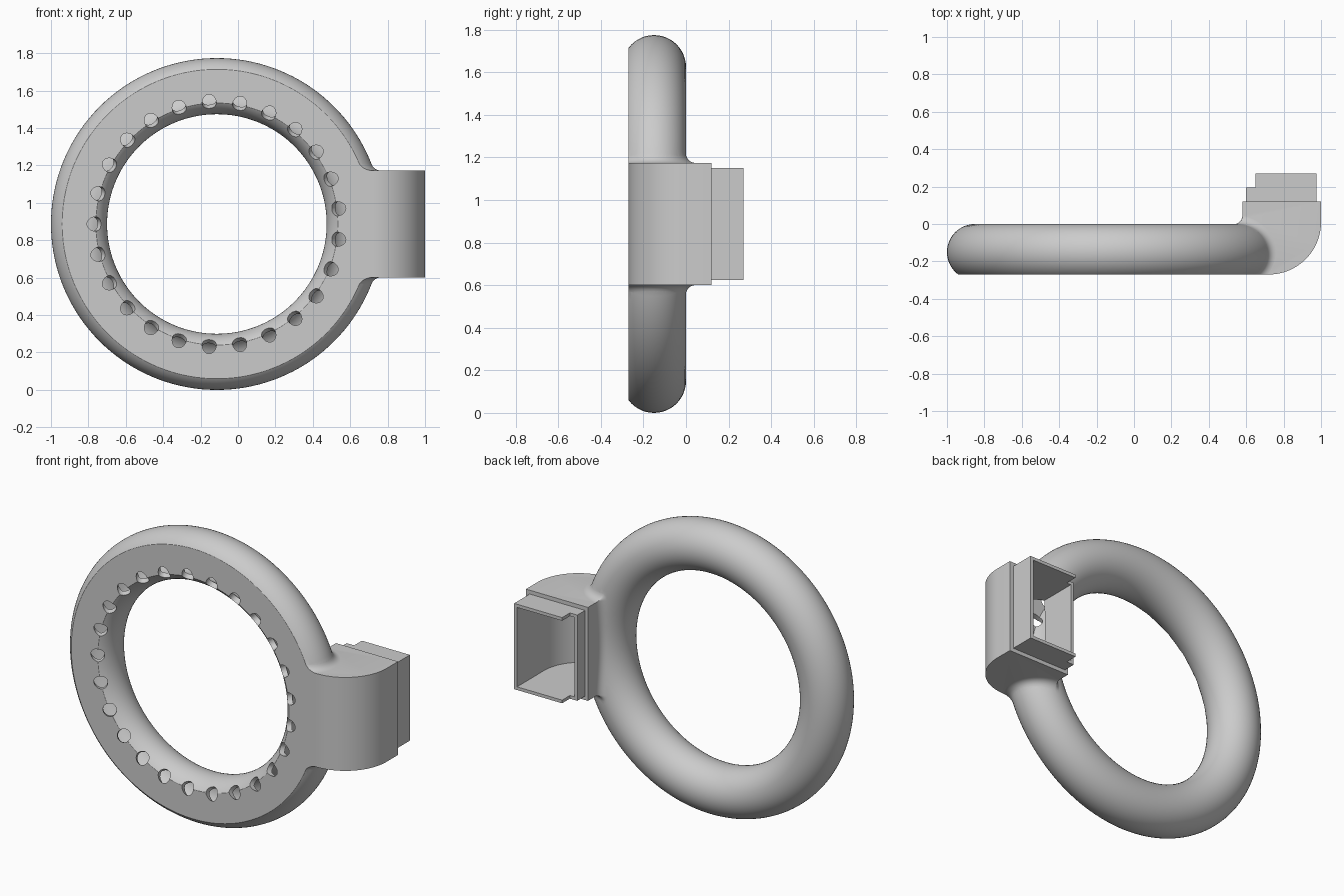
import bpy, bmesh, math
from mathutils import Vector, Matrix

if "Cube" in bpy.data.objects:
    bpy.data.objects.remove(bpy.data.objects["Cube"])

CX, CZ = -0.113, 0.887        # ring centre
R, r, YC = 0.737, 0.15, -0.15  # ring radius, tube radius, tube centre depth
FRONT = -0.27                 # flat front plane
HALF = 0.286                  # half height of the connector
BACK_X = 0.58                 # inner side of the connector
F = 0.05                      # fillet radius

grey = bpy.data.materials.new("light_grey")
grey.diffuse_color = (0.6, 0.6, 0.6, 1)
grey.use_nodes = True
grey.node_tree.nodes["Principled BSDF"].inputs["Base Color"].default_value = grey.diffuse_color


def finish(name, bm):
    bmesh.ops.recalc_face_normals(bm, faces=bm.faces[:])
    me = bpy.data.meshes.new(name)
    bm.to_mesh(me)
    bm.free()
    ob = bpy.data.objects.new(name, me)
    bpy.context.collection.objects.link(ob)
    me.materials.append(grey)
    return ob


def skin(bm, rows, closed):
    """Join equal closed sections into a solid, capping the ends if open."""
    vs = [[bm.verts.new(p) for p in row] for row in rows]
    n = len(rows[0])
    for i in range(len(vs) if closed else len(vs) - 1):
        a, b = vs[i], vs[(i + 1) % len(vs)]
        for j in range(n):
            k = (j + 1) % n
            bm.faces.new((a[j], a[k], b[k], b[j]))
    if not closed:
        bm.faces.new(vs[0])
        bm.faces.new(vs[-1])


def lathe(name, profile, steps=144):
    bm = bmesh.new()
    rows = []
    for i in range(steps):
        a = 2 * math.pi * i / steps
        rows.append([(CX + d * math.cos(a), y, CZ + d * math.sin(a)) for d, y in profile])
    skin(bm, rows, True)
    return finish(name, bm)


def prism(name, pts, half):
    bm = bmesh.new()
    skin(bm, [[(x, y, CZ + s * half) for x, y in pts] for s in (-1, 1)], False)
    return finish(name, bm)


def combine(target, other, op):
    """Boolean that moves to the next solver if the ring gets lost."""
    backup = target.data.copy()
    bpy.context.view_layer.objects.active = target
    for solver, own in (('EXACT', False), ('MANIFOLD', False), ('EXACT', True), ('FLOAT', False)):
        m = target.modifiers.new("combine", 'BOOLEAN')
        m.operation, m.solver, m.object, m.use_self = op, solver, other, own
        bpy.ops.object.modifier_apply(modifier=m.name)
        xs = [v.co.x for v in target.data.vertices]
        if xs and max(xs) - min(xs) > 1.7:
            break
        target.data = backup.copy()
    else:
        if op == 'UNION':     # plain join
            bm = bmesh.new()
            bm.from_mesh(target.data)
            bm.from_mesh(other.data)
            bm.to_mesh(target.data)
            bm.free()
    bpy.data.objects.remove(other)


def arc(cx, cy, rx, ry, a0, a1, n):
    return [(cx + rx * math.cos(math.radians(a0 + (a1 - a0) * i / n)),
             cy + ry * math.sin(math.radians(a0 + (a1 - a0) * i / n))) for i in range(n + 1)]


# Ring tube
ring = lathe("ring_mount", arc(R, YC, r, r, 0, 352.5, 47))

# Connector block with rounded outer corner, and the stepped lip behind it
block = prism("connector", [(BACK_X, 0.12), (BACK_X, -0.33), (0.72, -0.33)]
              + arc(0.72, 0.01, 0.28, 0.28, -90, 0, 24) + [(1.0, 0.12)], HALF)
lip = prism("lip", [(0.60, 0.05), (0.975, 0.05), (0.975, 0.27), (0.65, 0.27),
                    (0.65, 0.195), (0.60, 0.195)], 0.2625)

# Fillet: a ball rolled along the seam of ring and connector
path = []                     # ball centre and contact direction on the block
h, xl = HALF + F, BACK_X - CX
phi_end = math.acos((math.hypot(xl, h) - R) / (r + F))
phi_start = math.radians(-56)
for i in range(29):
    p = phi_start + (phi_end - phi_start) * i / 28
    d = R + (r + F) * math.cos(p)
    path.append((Vector((math.sqrt(d * d - h * h), YC + (r + F) * math.sin(p), h)),
                 Vector((0, 0, -1))))


def seat(x, z):
    d = math.hypot(x, z) - R
    return Vector((x, YC + math.sqrt((r + F) ** 2 - d * d), z))


for i in range(1, 9):
    a = math.pi / 2 * (1 + i / 8)
    path.append((seat(xl + F * math.cos(a), HALF + F * math.sin(a)),
                 Vector((-math.cos(a), 0, -math.sin(a)))))
for i in range(1, 9):
    path.append((seat(xl - F, HALF * (1 - i / 8)), Vector((1, 0, 0))))
flip = Vector((1, 1, -1))
path += [(c * flip, n * flip) for c, n in path[-2::-1]]

rows = []
inset = 0.0006
for c, n in path:
    core = Vector((c.x, 0, c.z)).normalized() * R + Vector((0, YC, 0))
    t = (core - c).normalized()
    row = [c + n.slerp(t, i / 10) * F for i in range(11)]
    foot = c + n * F
    foot.x = max(foot.x, xl + inset)
    foot.z = max(-HALF + inset, min(HALF - inset, foot.z))
    row[0] = foot
    row[-1] += t * inset
    row.append(foot + t * F * 1.1)
    rows.append([p + Vector((CX, 0, CZ)) for p in row])
bm = bmesh.new()
skin(bm, rows, False)
fillet = finish("fillet", bm)

for part in (block, lip, fillet):
    combine(ring, part, 'UNION')

# Flat front
bm = bmesh.new()
bmesh.ops.create_cube(bm, size=1, matrix=Matrix.Translation((0, FRONT - 0.5, CZ))
                      @ Matrix.Diagonal((4, 1, 4, 1)))
combine(ring, finish("front_cutter", bm), 'DIFFERENCE')

# Hollow channel in the ring and open cavity in the connector
a = math.degrees(math.asin(0.75))
combine(ring, lathe("channel_cutter", arc(R, YC, 0.12, 0.12, -a, 180 + a, 28), 96), 'DIFFERENCE')
combine(ring, prism("cavity_cutter", [(0.62, 0.4), (0.62, -0.238)]
                    + arc(0.72, 0.01, 0.235, 0.248, -90, 0, 20) + [(0.955, 0.4)], 0.243), 'DIFFERENCE')

# Outlet holes around the inner front edge
bm = bmesh.new()
for i in range(25):
    t = math.pi + 2 * math.pi * i / 25
    out = Vector((math.cos(t), 0, math.sin(t)))
    axis = out * 0.6 + Vector((0, 0.8, 0))
    mid = Vector((CX, FRONT, CZ)) + out * 0.647 + axis * 0.01
    bmesh.ops.create_cone(bm, cap_ends=True, segments=24, radius1=0.038, radius2=0.038, depth=0.14,
                          matrix=Matrix.Translation(mid) @ axis.to_track_quat('Z', 'Y').to_matrix().to_4x4())
combine(ring, finish("hole_cutter", bm), 'DIFFERENCE')

bpy.ops.object.select_all(action='DESELECT')
ring.select_set(True)
bpy.context.view_layer.objects.active = ring
bpy.ops.object.shade_smooth_by_angle(angle=math.radians(25))
